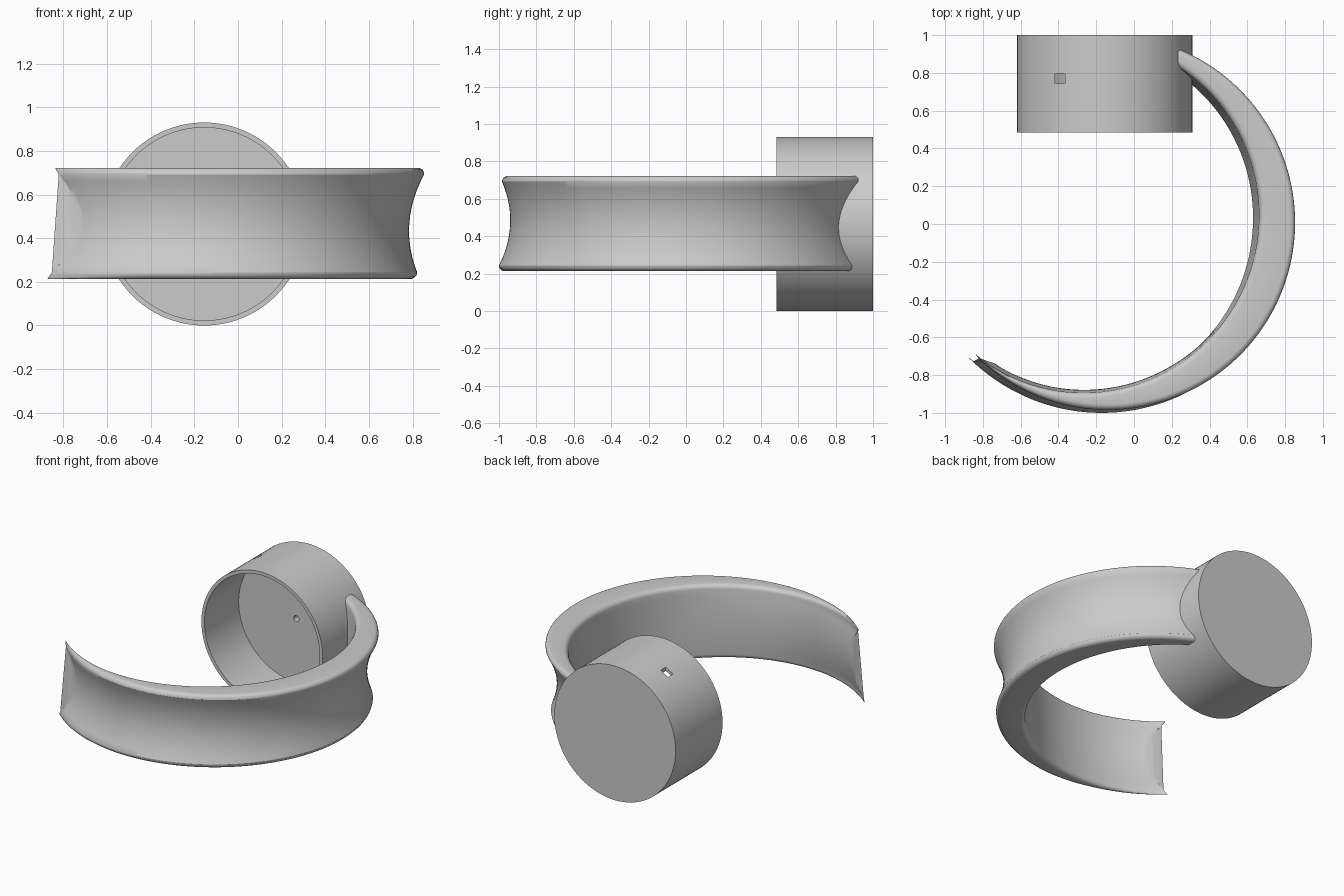
import bpy, bmesh
from math import sin, cos, pi, radians
from mathutils import Matrix

if "Cube" in bpy.data.objects:
    bpy.data.objects.remove(bpy.data.objects["Cube"])

CUP_X, CUP_Z, CUP_R = -0.155, 0.465, 0.465   # cup axis (along y) and radius
BAND_X, BAND_R = -0.155, 0.992               # band centre and rim radius
Z0, Z1 = 0.213, 0.722                        # band bottom and top
ZC, HALF = (Z0 + Z1) / 2, (Z1 - Z0) / 2


def finish(name, bm):
    bmesh.ops.recalc_face_normals(bm, faces=bm.faces)
    me = bpy.data.meshes.new(name)
    bm.to_mesh(me)
    bm.free()
    ob = bpy.data.objects.new(name, me)
    bpy.context.collection.objects.link(ob)
    return ob


def lathe(name, profile, n=96):
    """Revolve (radius, y) points around the cup axis."""
    bm = bmesh.new()
    rings = []
    for r, y in profile:
        if r == 0:
            rings.append([bm.verts.new((CUP_X, y, CUP_Z))] * n)
        else:
            rings.append([bm.verts.new((CUP_X + r * cos(2 * pi * i / n), y,
                                        CUP_Z + r * sin(2 * pi * i / n))) for i in range(n)])
    for a, b in zip(rings, rings[1:]):
        for i in range(n):
            j = (i + 1) % n
            bm.faces.new(list(dict.fromkeys((a[i], a[j], b[j], b[i]))))
    return finish(name, bm)


def cut(ob, cutter):
    cutter.hide_render = True
    m = ob.modifiers.new("cut", 'BOOLEAN')
    m.operation, m.solver, m.object = 'DIFFERENCE', 'EXACT', cutter
    bpy.context.view_layer.objects.active = ob
    bpy.ops.object.modifier_apply(modifier=m.name)
    bpy.data.objects.remove(cutter)


def smooth(ob):
    bpy.ops.object.select_all(action='DESELECT')
    ob.select_set(True)
    bpy.context.view_layer.objects.active = ob
    bpy.ops.object.shade_smooth_by_angle(angle=radians(32))


def band_section(f):
    """Closed cross-section at fraction f, from the thin free end to the cup."""
    deg = -135 + 210 * f
    t = max(0.004, 0.068 + 0.128 * cos(radians(deg + 15)))   # crescent thickness
    bz, br = 0.03, min(0.03, t * 0.45)                       # rim rounding
    inner_bulge = 0.045 * max(0, 1 - f * 2.2)
    ro, ri = BAND_R, BAND_R - t
    pts = []

    def side(r, depth, sign):
        n = 14
        return [(r - depth * (1 - (2 * k / n - 1) ** 2),
                 ZC + sign * (HALF - bz) * (2 * k / n - 1)) for k in range(n + 1)]

    def corner(r, z, a0):
        return [(r + br * cos(radians(a0 + a)), z + bz * sin(radians(a0 + a)))
                for a in (18, 36, 54, 72, 90)]

    pts += side(ro, 0.052, 1)
    pts += corner(ro - br, Z1 - bz, 0)
    pts += [(ri + br + br * cos(radians(a)), Z1 - bz + bz * sin(radians(a)))
            for a in (90, 108, 126, 144, 162)]
    pts += side(ri, inner_bulge, -1)
    pts += [(ri + br + br * cos(radians(a)), Z0 + bz + bz * sin(radians(a)))
            for a in (198, 216, 234, 252, 270)]
    pts += [(ro - br + br * cos(radians(a)), Z0 + bz + bz * sin(radians(a)))
            for a in (270, 288, 306, 324, 342)]
    out = []
    for r, z in pts:
        s = (z - ZC) / HALF
        # the free end is scooped at mid height; the band leans slightly
        ang = radians(deg + 7 * (1 - s * s) * max(0, 1 - f * 3))
        out.append((BAND_X + r * cos(ang) + 0.018 * s, r * sin(ang) + 0.009 * s, z))
    return out


# Cup: thick back, open front, small centre hole inside
cup = lathe("cup", [(0, 1), (CUP_R, 1), (CUP_R, 0.485), (0.442, 0.485),
                    (0.442, 0.86), (0.02, 0.86), (0.02, 0.91), (0, 0.91)])
# Square slot through the upper wall of the cup
bm = bmesh.new()
bmesh.ops.create_cube(bm, size=1, matrix=Matrix.Translation((-0.392, 0.77, 0.87))
                      @ Matrix.Diagonal((0.055, 0.055, 0.3, 1)))
cut(cup, finish("slot_cutter", bm))

# Crescent band with a concave outside
bm = bmesh.new()
rings = [[bm.verts.new(p) for p in band_section(i / 110)] for i in range(111)]
for a, b in zip(rings, rings[1:]):
    for i in range(len(a)):
        j = (i + 1) % len(a)
        bm.faces.new((a[i], a[j], b[j], b[i]))
bm.faces.new(rings[0])
bm.faces.new(rings[-1])
# End caps hold both duplicated rim points and curved edges, so triangulate
bmesh.ops.remove_doubles(bm, verts=bm.verts, dist=1e-5)
bmesh.ops.triangulate(bm, faces=[f for f in bm.faces if len(f.verts) > 4])
band = finish("band", bm)
# Trim the band where it meets the cup
cut(band, lathe("cup_cutter", [(0, 0.3), (CUP_R - 0.002, 0.3), (CUP_R - 0.002, 1.2), (0, 1.2)]))

for ob in (cup, band):
    smooth(ob)
